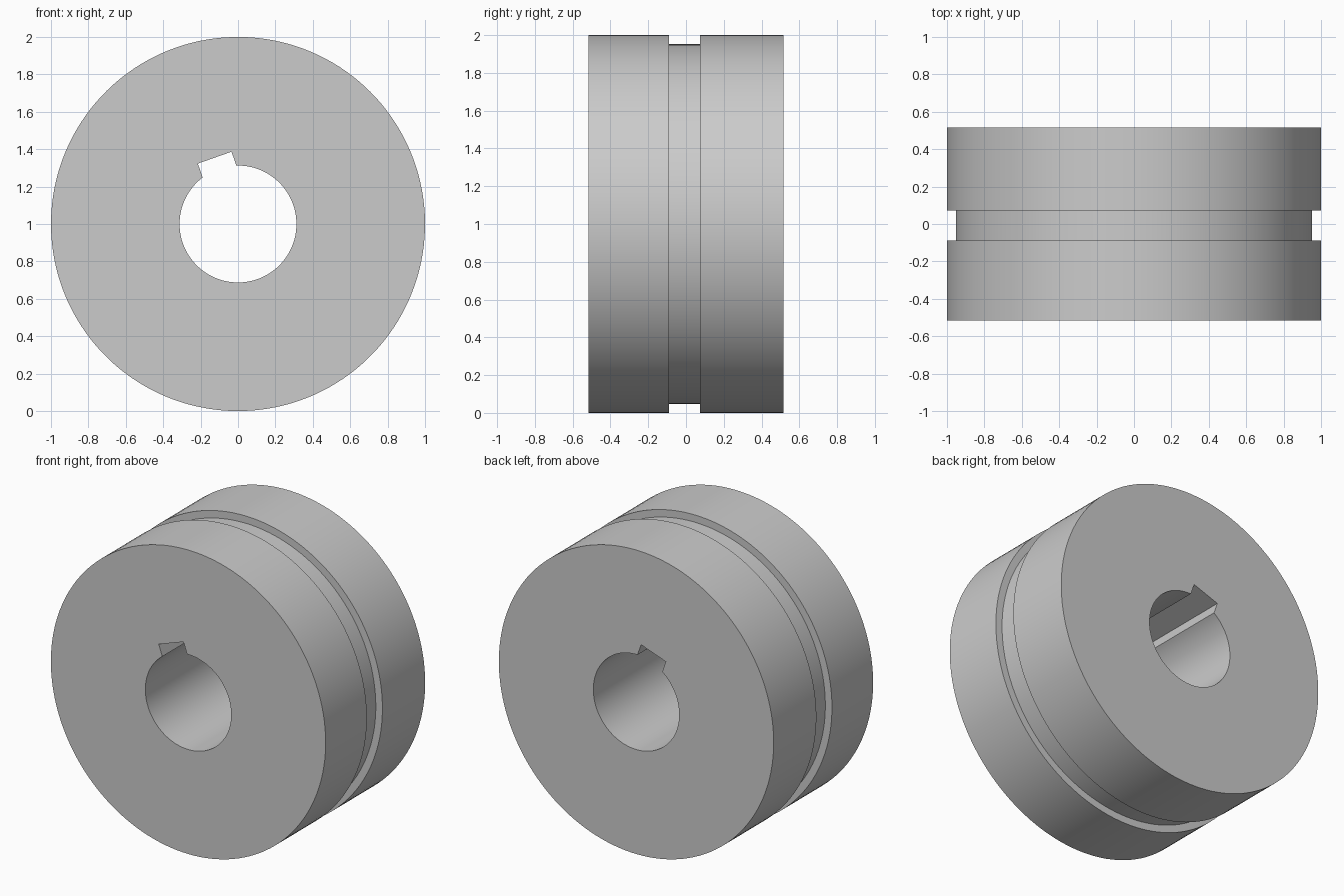
import bpy
import bmesh
from math import asin, atan, cos, sin, pi, radians

cube = bpy.data.objects.get("Cube")
if cube:
    bpy.data.objects.remove(cube, do_unlink=True)

# Main dimensions
OUTER, GROOVE, BORE = 1.0, 0.952, 0.3125
HALF_DEPTH = 0.517
GROOVE_FRONT, GROOVE_BACK = -0.089, 0.073
KEY_HALF_WIDTH, KEY_HEIGHT, KEY_TILT = 0.0955, 0.376, radians(19.4)

steel = bpy.data.materials.new("steel grey")
steel.use_nodes = True
colour = (0.6, 0.6, 0.6, 1)
steel.diffuse_color = colour
steel.node_tree.nodes["Principled BSDF"].inputs["Base Color"].default_value = colour


def spread(start, end, count):
    return [start + (end - start) * i / count for i in range(count)]


# Angles measured from the keyway centre: flat keyway floor, wall, round bore, wall
floor_edge = atan(KEY_HALF_WIDTH / KEY_HEIGHT)
wall_edge = asin(KEY_HALF_WIDTH / BORE)
columns = [(a, KEY_HEIGHT / cos(a)) for a in spread(-floor_edge, floor_edge, 12)]
columns.append((floor_edge, KEY_HEIGHT / cos(floor_edge)))
columns += [(a, BORE) for a in spread(wall_edge, 2 * pi - wall_edge, 132)]
columns.append((2 * pi - wall_edge, BORE))

# Sweep the grooved section round the axis, letting the inner radius follow the keyway
bm = bmesh.new()
rings = []
for angle, inner in columns:
    section = [(inner, -HALF_DEPTH), (OUTER, -HALF_DEPTH),
               (OUTER, GROOVE_FRONT), (GROOVE, GROOVE_FRONT),
               (GROOVE, GROOVE_BACK), (OUTER, GROOVE_BACK),
               (OUTER, HALF_DEPTH), (inner, HALF_DEPTH)]
    a = angle + KEY_TILT
    rings.append([bm.verts.new((-r * sin(a), y, OUTER + r * cos(a))) for r, y in section])
for i, ring in enumerate(rings):
    following = rings[(i + 1) % len(rings)]
    for j in range(len(ring)):
        k = (j + 1) % len(ring)
        bm.faces.new((ring[j], ring[k], following[k], following[j]))
bmesh.ops.recalc_face_normals(bm, faces=bm.faces)

mesh = bpy.data.meshes.new("grooved_collar")
bm.to_mesh(mesh)
bm.free()
mesh.materials.append(steel)
collar = bpy.data.objects.new("grooved_collar", mesh)
bpy.context.collection.objects.link(collar)

# Smooth the round surfaces and keep the rims sharp
bpy.ops.object.select_all(action="DESELECT")
collar.select_set(True)
bpy.context.view_layer.objects.active = collar
bpy.ops.object.shade_smooth_by_angle(angle=radians(30))
